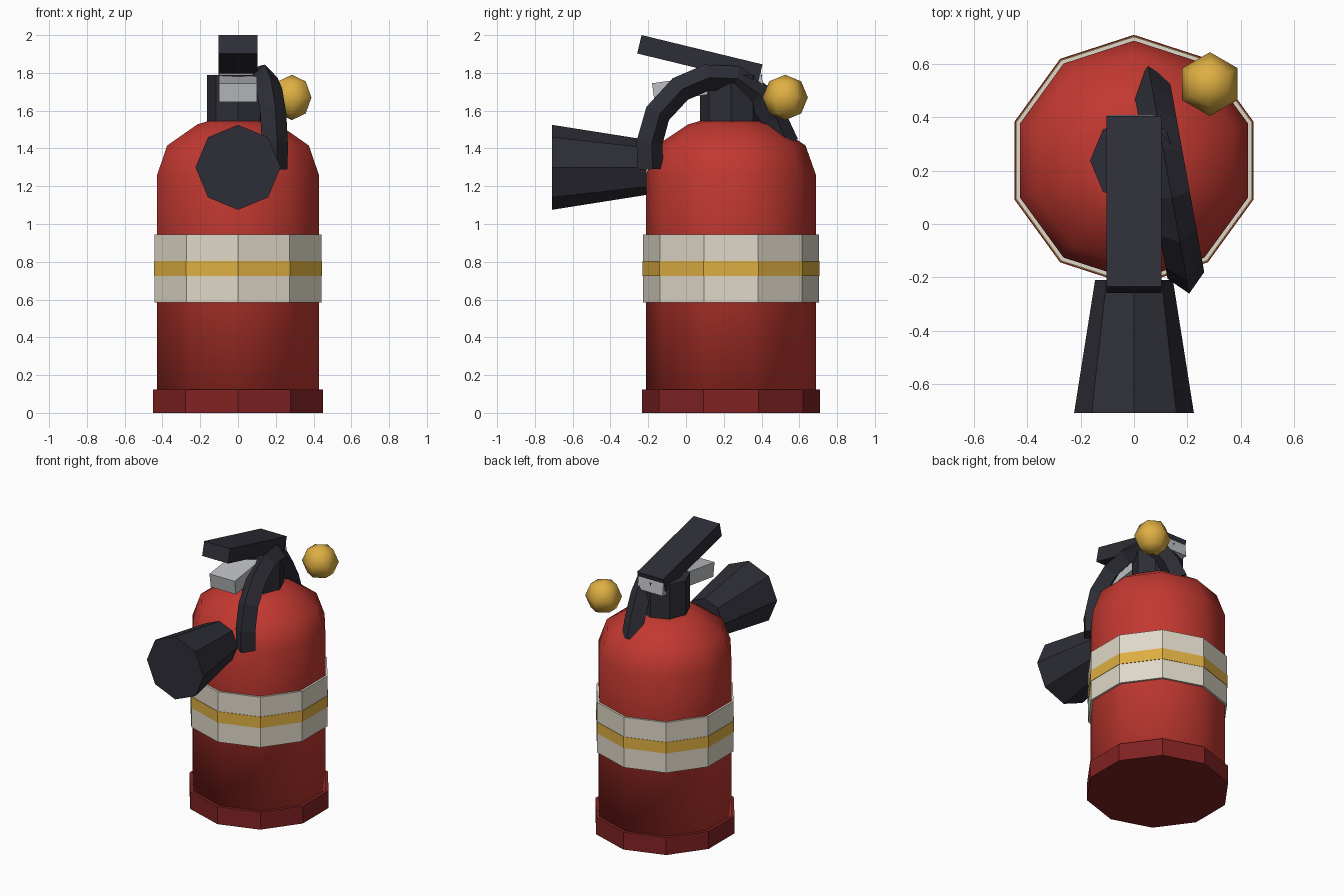
import bpy, bmesh
from math import sin, cos, pi, atan2, hypot
from mathutils import Vector, Matrix

cube = bpy.data.objects.get("Cube")
if cube:
    bpy.data.objects.remove(cube, do_unlink=True)


def material(name, rgb):
    m = bpy.data.materials.new(name)
    m.use_nodes = True
    m.diffuse_color = (*rgb, 1)
    bsdf = next(n for n in m.node_tree.nodes if n.type == 'BSDF_PRINCIPLED')
    bsdf.inputs["Base Color"].default_value = (*rgb, 1)
    return m


RED = material("red", (0.54, 0.04, 0.03))
DARK_RED = material("dark red", (0.22, 0.016, 0.016))
CREAM = material("cream", (0.74, 0.69, 0.58))
GOLD = material("gold", (0.73, 0.43, 0.055))
BLACK = material("black", (0.027, 0.027, 0.038))
GREY = material("grey", (0.51, 0.52, 0.54))
AXIS_Y = 0.238


def finish(name, bm, mat, smooth=False):
    bmesh.ops.recalc_face_normals(bm, faces=bm.faces)
    for f in bm.faces:
        f.smooth = smooth
    me = bpy.data.meshes.new(name)
    bm.to_mesh(me)
    bm.free()
    me.materials.append(mat)
    ob = bpy.data.objects.new(name, me)
    bpy.context.collection.objects.link(ob)
    return ob


def skin(bm, rings, caps):
    """Join successive vertex rings with quads."""
    n = len(rings[0])
    for a, b in zip(rings, rings[1:]):
        for i in range(n):
            j = (i + 1) % n
            bm.faces.new((a[i], a[j], b[j], b[i]))
    if caps:
        bm.faces.new(rings[0])
        bm.faces.new(rings[-1])


def lathe(name, profile, sides, mat, at=(0, AXIS_Y, 0), smooth=False, caps=True):
    """Turn a (radius, height) profile about z, with a corner facing +y."""
    bm = bmesh.new()
    rings = [[bm.verts.new((r * sin(2 * pi * i / sides), r * cos(2 * pi * i / sides), z))
              for i in range(sides)] for r, z in profile]
    skin(bm, rings, caps)
    bmesh.ops.remove_doubles(bm, verts=bm.verts, dist=1e-4)
    ob = finish(name, bm, mat, smooth)
    ob.location = at
    return ob


def bar(name, start, end, width, thick, mat):
    """Box whose top centre line runs between two (y, z) points."""
    dy, dz = end[0] - start[0], end[1] - start[1]
    length = hypot(dy, dz)
    bm = bmesh.new()
    bmesh.ops.create_cube(bm, size=1)
    bmesh.ops.scale(bm, vec=(width, length, thick), verts=bm.verts)
    bmesh.ops.translate(bm, vec=(0, length / 2, -thick / 2), verts=bm.verts)
    bmesh.ops.rotate(bm, matrix=Matrix.Rotation(atan2(dz, dy), 3, 'X'), verts=bm.verts)
    ob = finish(name, bm, mat)
    ob.location = (0, *start)
    return ob


# Tank with rounded shoulder, and foot ring
lathe("tank", [(0.45, 0.05), (0.45, 1.26), (0.395, 1.415), (0.225, 1.528),
               (0.165, 1.545), (0.05, 1.545)], 10, RED, smooth=True)
lathe("foot_ring", [(0.472, 0), (0.472, 0.125)], 10, DARK_RED)

# Label wrapped round the tank, with a stripe
for name, r, low, high, mat in (("label", 0.465, 0.585, 0.945, CREAM),
                                ("label_stripe", 0.468, 0.725, 0.805, GOLD)):
    lathe(name, [(0.45, low), (r, low), (r, high), (0.45, high)], 10, mat, caps=False)

# Valve neck, carrying handle and squeeze lever
lathe("valve_neck", [(0.165, 1.5), (0.165, 1.79)], 8, BLACK)
bar("carry_handle", (-0.18, 1.745), (0.395, 1.825), 0.2, 0.1, GREY)
bar("squeeze_lever", (-0.235, 2.0), (0.405, 1.845), 0.206, 0.1, BLACK)

# Discharge horn pointing forwards
horn = lathe("horn", [(0.146, 0.21), (0.225, 0.71)], 8, BLACK, at=(0, 0, 1.3))
horn.rotation_euler = (pi / 2, 0, 0)

# Gauge ball
lathe("gauge_ball", [(0.12 * sin(pi * k / 4), -0.12 * cos(pi * k / 4)) for k in range(5)],
      6, GOLD, at=(0.285, 0.525, 1.67), smooth=True, caps=False)

# Hose: diamond section swept along an arch in a slanted upright plane
arch = [(-0.19, 1.29), (-0.193, 1.43), (-0.15, 1.585), (-0.03, 1.715),
        (0.11, 1.775), (0.26, 1.77), (0.38, 1.685), (0.465, 1.56), (0.53, 1.42)]
path = [Vector((0.16 - 0.18 * y, y, z)) for y, z in arch]
side = Vector((1, 0.18, 0)).normalized()
bm = bmesh.new()
rings = []
for i, p in enumerate(path):
    along = (path[min(i + 1, len(path) - 1)] - path[max(i - 1, 0)]).normalized()
    out = side.cross(along)
    rings.append([bm.verts.new(p + d * 0.07) for d in (out, side, -out, -side)])
skin(bm, rings, True)
finish("hose", bm, BLACK)
